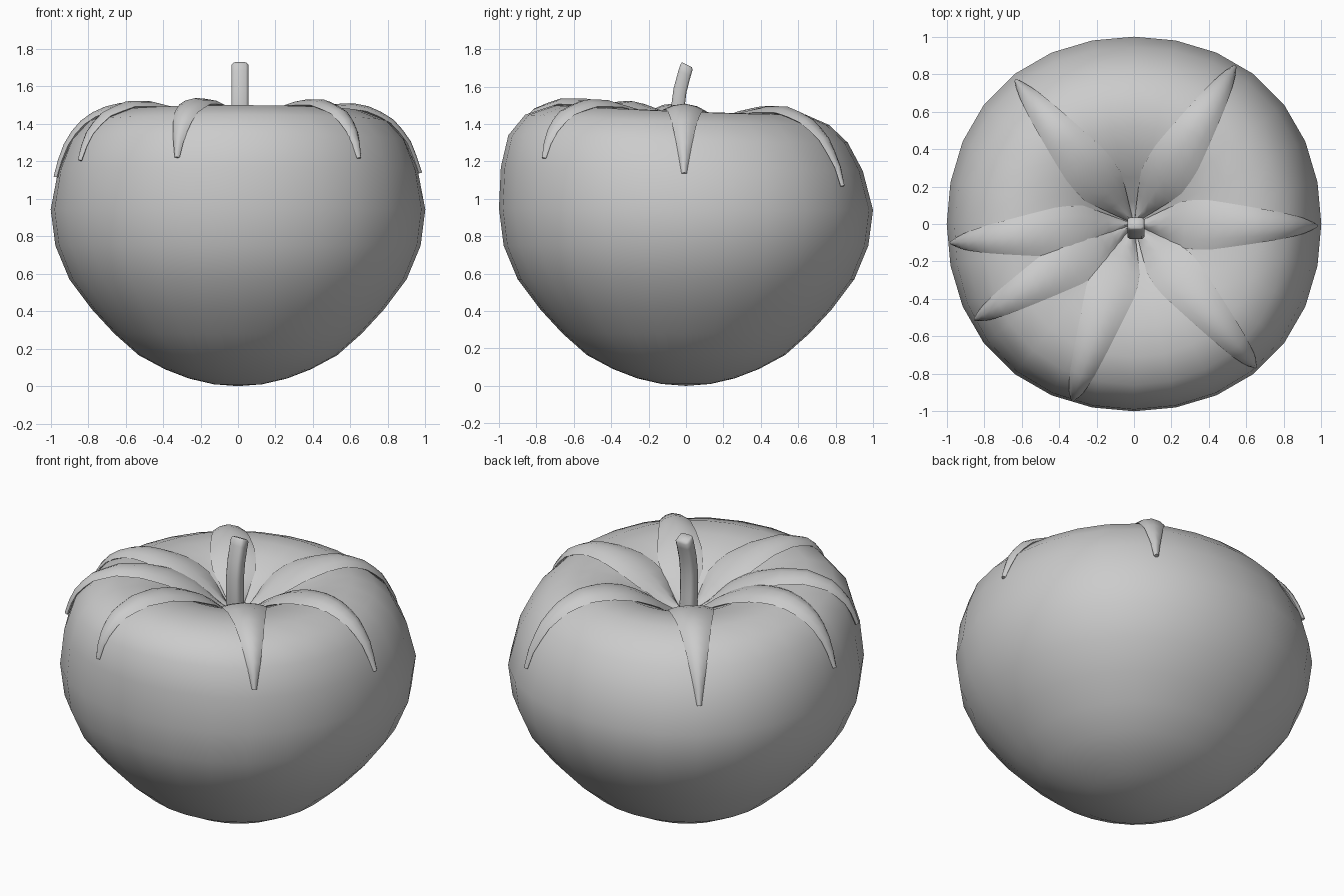
import bpy, bmesh
from math import sin, cos, pi, radians, atan2
from mathutils import Vector

if "Cube" in bpy.data.objects:
    bpy.data.objects.remove(bpy.data.objects["Cube"])

# half profile from dimple to base: (front r, front z, back r, back z)
PROFILE = [(0, 1.20, 0, 1.20), (.12, 1.26, .12, 1.26), (.25, 1.38, .25, 1.36),
           (.40, 1.455, .39, 1.43), (.55, 1.495, .52, 1.455), (.71, 1.50, .64, 1.45),
           (.86, 1.45, .765, 1.395), (.95, 1.34, .865, 1.30), (.99, 1.17, .945, 1.15),
           (1, .95, 1, .94)]
PROFILE += [(r, z, r, z) for r, z in [(.975, .75), (.90, .57), (.78, .41), (.66, .28),
            (.53, .165), (.39, .09), (.26, .04), (.13, .01), (0, 0)]]


def lerp_list(values, t):
    i = min(int(t), len(values) - 2)
    return values[i] + (values[i + 1] - values[i]) * (t - i)


def body_point(a, t):
    """Point on the fruit: fuller front shoulder, slightly squarish plan."""
    f = ((1 - sin(a)) / 2) ** 1.7
    r = lerp_list([p[0] * f + p[2] * (1 - f) for p in PROFILE], t)
    r *= 1 + .0125 * (1 - cos(4 * a))
    z = lerp_list([p[1] * f + p[3] * (1 - f) for p in PROFILE], t)
    return Vector((r * cos(a), r * sin(a), z))


def body_normal(a, t):
    p, q = body_point(a, max(t - .5, 0)), body_point(a, t + .5)
    d = q - p
    dr = d.x * cos(a) + d.y * sin(a)
    return Vector((-d.z * cos(a), -d.z * sin(a), dr)).normalized()


def loft(name, rings, cap=True, angle=60):
    """Skin closed rings of equal size into one smooth object."""
    bm = bmesh.new()
    vs = [[bm.verts.new(p) for p in ring] for ring in rings]
    n = len(rings[0])
    for a, b in zip(vs, vs[1:]):
        for i in range(n):
            bm.faces.new((a[i], a[(i + 1) % n], b[(i + 1) % n], b[i]))
    if cap:
        bm.faces.new(vs[0])
        bm.faces.new(vs[-1])
    bmesh.ops.remove_doubles(bm, verts=bm.verts, dist=1e-4)
    bmesh.ops.recalc_face_normals(bm, faces=bm.faces)
    me = bpy.data.meshes.new(name)
    bm.to_mesh(me)
    bm.free()
    ob = bpy.data.objects.new(name, me)
    bpy.context.collection.objects.link(ob)
    bpy.context.view_layer.objects.active = ob
    ob.select_set(True)
    bpy.ops.object.shade_smooth_by_angle(angle=radians(angle))
    ob.select_set(False)
    return ob


# fruit body
SIDES = 28
loft("tomato_body", [[body_point(2 * pi * i / SIDES, t) for i in range(SIDES)]
                     for t in range(len(PROFILE))], cap=False)

# leaves of the calyx: tip x, tip y, tip position along the profile
TIPS = [(.55, .86, 8.4), (-.65, .79, 8.2), (-.97, -.10, 8.2), (-.80, -.48, 7.75),
        (-.32, -.92, 7.7), (.63, -.74, 7.7), (.95, -.01, 8.1)]
WIDTH = [0, .06, .13, .138, .115, .092, .068, .043, .014]
# cross-section: (side, height above the skin)
SECTION = [(-1, .008), (-.6, .03), (0, .042), (.6, .03), (1, .008), (.6, -.005),
           (0, -.01), (-.6, -.005)]
for k, (x, y, end) in enumerate(TIPS):
    a = atan2(y, x)
    rings = []
    for j in range(17):
        u = .04 + .96 * j / 16
        t = u * end
        r = body_point(a, t).xy.length
        half = min(lerp_list(WIDTH, u * 8), .45 * r)
        thin = 1 if u < .6 else 1 - (u - .6) * 1.3
        ring = []
        for s, h in SECTION:
            b = a + s * half / r
            ring.append(body_point(b, t) + body_normal(b, t) * h * thin)
        rings.append(ring)
    loft(f"calyx_leaf_{k + 1}", rings)

# bent, squarish stem
PATH = [(-.03, 1.15), (-.045, 1.35), (-.045, 1.48), (-.032, 1.58), (-.008, 1.67),
        (.003, 1.705), (.005, 1.717)]
SHAPE = [(-1, -.7), (-.7, -1), (.7, -1), (1, -.7), (1, .7), (.7, 1), (-.7, 1), (-1, .7)]
rings = []
for i, (y, z) in enumerate(PATH):
    tilt = -.42 * max(0, i - 1) / 3 if i < 5 else -.45
    w = .036 if i == len(PATH) - 1 else .045
    rings.append([Vector((.01 + w * p, y + .8 * w * q * cos(tilt), z + .8 * w * q * sin(tilt)))
                  for p, q in SHAPE])
loft("stem", rings)
